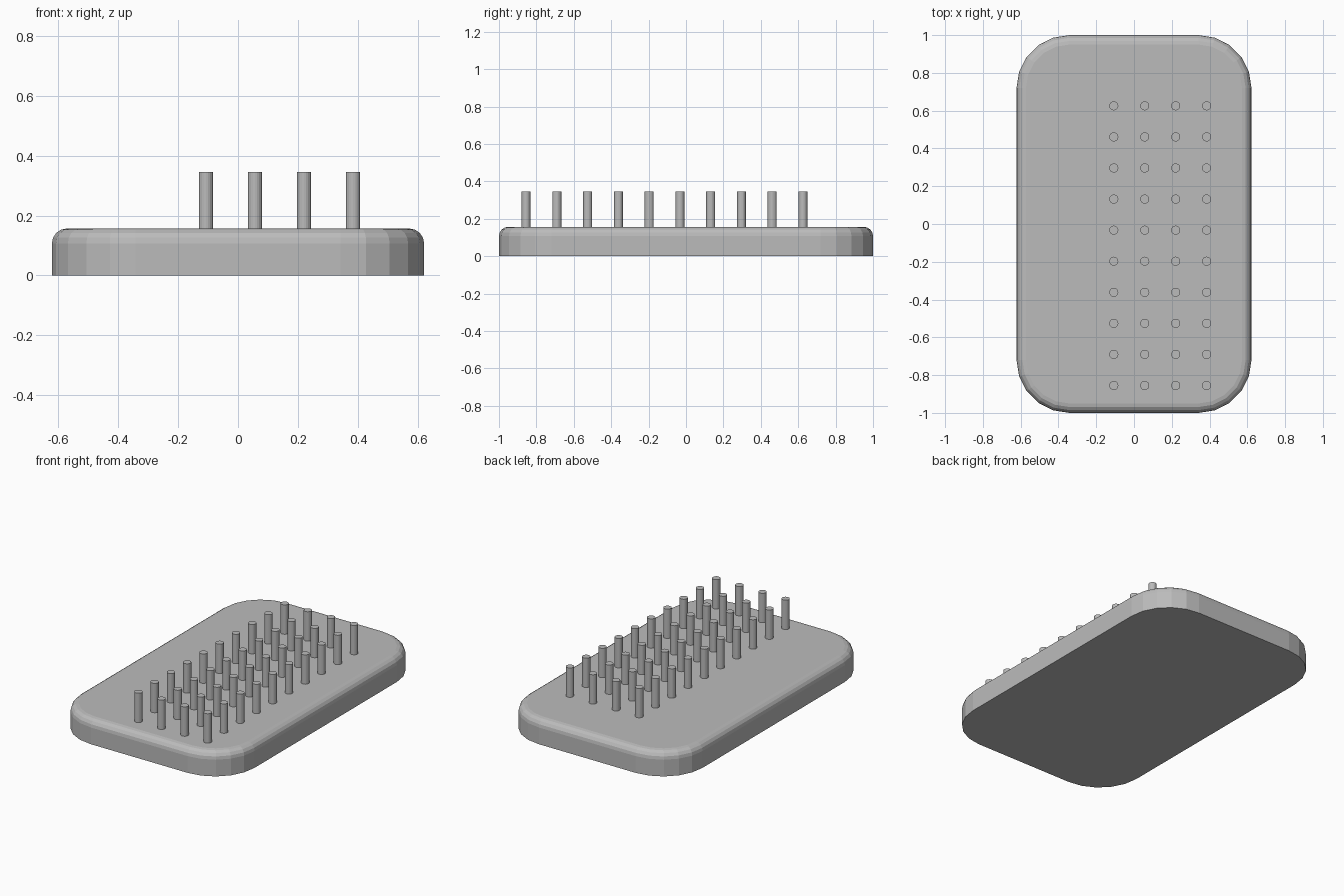
import bpy, bmesh, math

if "Cube" in bpy.data.objects:
    bpy.data.objects.remove(bpy.data.objects["Cube"])

grey = bpy.data.materials.new("light_grey")
grey.diffuse_color = (0.5, 0.5, 0.5, 1)
grey.use_nodes = True
grey.node_tree.nodes["Principled BSDF"].inputs["Base Color"].default_value = grey.diffuse_color


def finish(bm, name):
    bmesh.ops.recalc_face_normals(bm, faces=bm.faces)
    me = bpy.data.meshes.new(name)
    bm.to_mesh(me)
    bm.free()
    me.materials.append(grey)
    ob = bpy.data.objects.new(name, me)
    bpy.context.collection.objects.link(ob)
    return ob


# Rounded base plate: stacked outlines with a rounded top rim
HX, HY, R, H, B = 0.622, 1.0, 0.28, 0.157, 0.05
levels = [(0.0, 0.0)]
for i in range(5):
    a = math.radians(90) * i / 4
    levels.append((B * (1 - math.cos(a)), H - B + B * math.sin(a)))
bm = bmesh.new()
rings = []
for inset, z in levels:
    ring = []
    for q, (sx, sy) in enumerate([(1, 1), (-1, 1), (-1, -1), (1, -1)]):
        for i in range(6):
            a = math.radians(90 * q + 18 * i)
            ring.append(bm.verts.new((sx * (HX - R) + (R - inset) * math.cos(a),
                                      sy * (HY - R) + (R - inset) * math.sin(a), z)))
    rings.append(ring)
for lo, hi in zip(rings, rings[1:]):
    n = len(lo)
    for i in range(n):
        bm.faces.new((lo[i], lo[(i + 1) % n], hi[(i + 1) % n], hi[i]))
bm.faces.new(rings[0])
bm.faces.new(rings[-1])
finish(bm, "base_plate")

# Grid of upright pins, 4 across and 10 along
PIN_R, TOP = 0.024, 0.345
bm = bmesh.new()
for i in range(4):
    for j in range(10):
        ret = bmesh.ops.create_cone(bm, cap_ends=True, segments=20,
                                    radius1=PIN_R, radius2=PIN_R, depth=TOP - H + 0.01)
        bmesh.ops.translate(bm, verts=ret["verts"],
                            vec=(-0.107 + 0.1638 * i, -0.855 + 0.1645 * j,
                                 (TOP + H - 0.01) / 2))
finish(bm, "pins")
